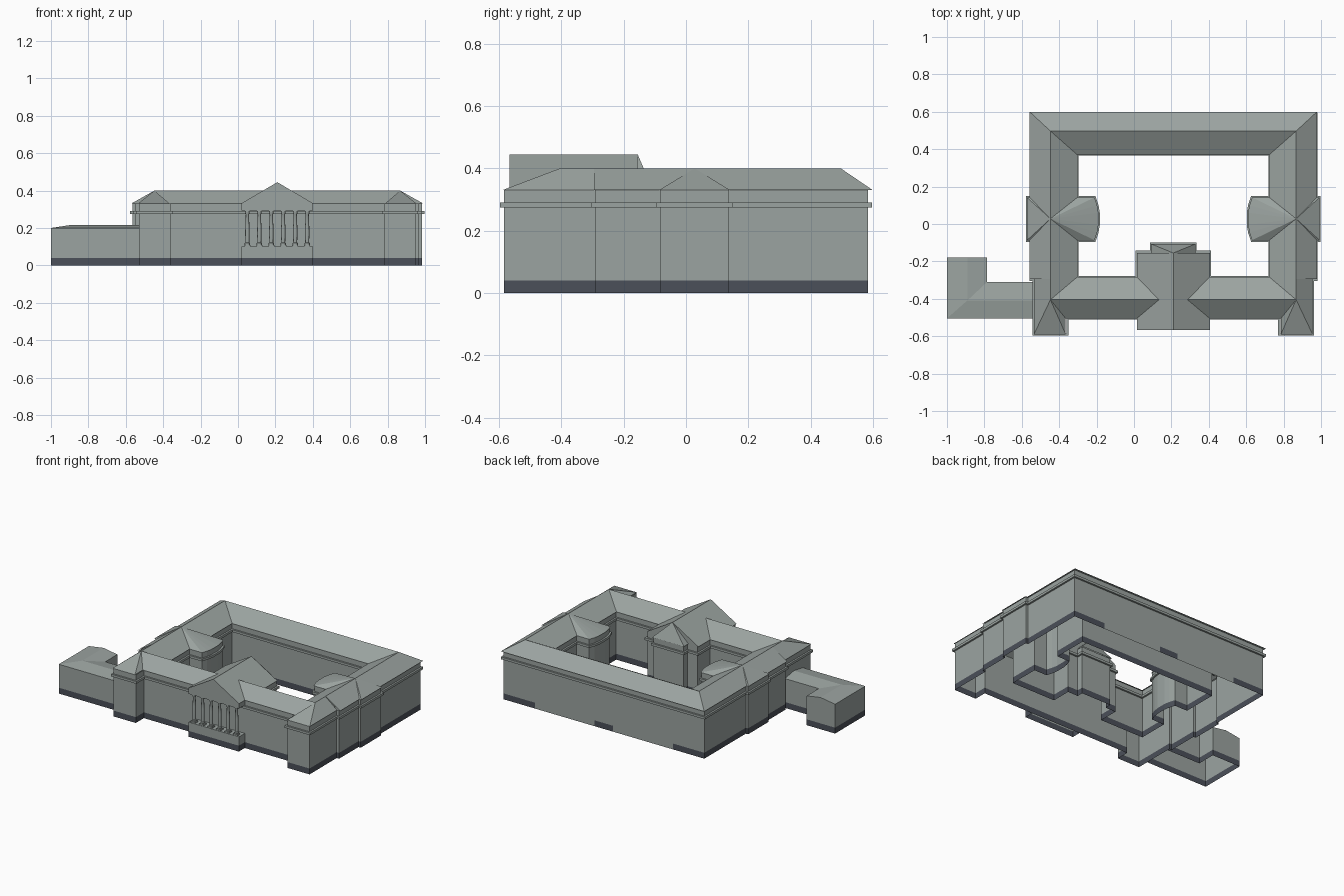
import bpy, bmesh, math
from mathutils import Vector

if "Cube" in bpy.data.objects:
    bpy.data.objects.remove(bpy.data.objects["Cube"])

CX = 0.21                       # symmetry line of the main building
EAVE, RIDGE, PLINTH = 0.33, 0.40, 0.04


def material(name, col):
    m = bpy.data.materials.new(name)
    m.diffuse_color = (*col, 1)
    m.use_nodes = True
    m.node_tree.nodes["Principled BSDF"].inputs["Base Color"].default_value = m.diffuse_color
    return m


GREY = material("grey stone", (0.33, 0.37, 0.355))
DARK = material("dark plinth", (0.07, 0.08, 0.10))


def make(name, faces, mats=(GREY,), idx=None, dx=0.0):
    """Object from a list of faces given as point lists."""
    bm = bmesh.new()
    for k, f in enumerate(faces):
        face = bm.faces.new([bm.verts.new((p[0] + dx, p[1], p[2])) for p in f])
        if idx:
            face.material_index = idx[k]
    bmesh.ops.remove_doubles(bm, verts=bm.verts, dist=1e-5)
    me = bpy.data.meshes.new(name)
    bm.to_mesh(me)
    bm.free()
    for m in mats:
        me.materials.append(m)
    ob = bpy.data.objects.new(name, me)
    bpy.context.collection.objects.link(ob)
    return ob


def both(half):
    return half + [(-x, y) for x, y in reversed(half)]


def mirror_faces(faces):
    return faces + [[(-x, y, z) for x, y, z in reversed(f)] for f in faces]


def edges(poly):
    return list(zip(poly, poly[1:] + poly[:1]))


def band(poly, z0, z1):
    return [[(*a, z0), (*b, z0), (*b, z1), (*a, z1)] for a, b in edges(poly)]


def offset(poly, d):
    out = []
    for i, p in enumerate(poly):
        a, b, c = Vector(poly[i - 1]), Vector(p), Vector(poly[(i + 1) % len(poly)])
        e1, e2 = (b - a).normalized(), (c - b).normalized()
        n1, n2 = Vector((e1.y, -e1.x)), Vector((e2.y, -e2.x))
        out.append(tuple(b + (n1 + n2) * d / (1 + n1.dot(n2))))
    return out


def walls(name, poly, top, dx=CX):
    """Open wall shell with a dark plinth; the back wall's plinth is in patches."""
    idx = []
    for a, b in edges(poly):
        m = abs(a[0] + b[0]) / 2
        idx.append(0 if a[1] > 0.58 and b[1] > 0.58 and 0.07 < m < 0.52 else 1)
    make(name + "_plinth", band(poly, 0, PLINTH), (GREY, DARK), idx, dx)
    make(name + "_walls", band(poly, PLINTH, top), dx=dx)


def cornice(name, poly, z0=0.275, z1=0.291, d=0.012):
    o = offset(poly, d)
    f = band(o, z0, z1)
    for (a, b), (oa, ob) in zip(edges(poly), edges(o)):
        f.append([(*a, z1), (*oa, z1), (*ob, z1), (*b, z1)])
        f.append([(*a, z0), (*b, z0), (*ob, z0), (*oa, z0)])
    make(name, f, dx=CX)


def box(name, x0, x1, y0, y1, z0, z1, dx=CX):
    p = [(x0, y0), (x1, y0), (x1, y1), (x0, y1)]
    f = band(p, z0, z1)
    f += [[(*q, z1) for q in p], [(*q, z0) for q in reversed(p)]]
    return make(name, f, dx=dx)


# outer walls and courtyard walls
outer = both([(-.07, .585), (-.52, .585), (-.758, .585), (-.758, .138), (-.775, .138),
              (-.775, -.083), (-.758, -.083), (-.758, -.292), (-.74, -.292),
              (-.74, -.585), (-.572, -.585), (-.572, -.498)])
bow = [(-.425, .138), (-.412, .1), (-.405, .06), (-.405, -.005), (-.412, -.045), (-.425, -.083)]
court = both([(-.52, .377), (-.52, .138)] + bow +
             [(-.52, -.083), (-.52, -.29), (-.19, -.29), (-.19, -.155),
              (-.113, -.155), (-.113, -.112)])[::-1]
walls("outer", outer, EAVE)
walls("courtyard", court, EAVE)
cornice("outer_cornice", outer)
cornice("courtyard_cornice", court)


# main hipped roof ring
def e(x, y):
    return (x, y, EAVE)


def r(x, y):
    return (x, y, RIDGE)


A, I, J = e(-.768, .6), e(-.513, .37), e(-.513, -.283)
R, F, M = r(-.657, .497), r(-.657, -.405), r(-.657, -.295)
P, Q, S = e(-.745, -.59), e(-.575, -.59), e(-.575, -.505)
half = [[A, e(-.768, -.295), M, R],                      # outer slope
        [e(-.745, -.295), P, F, M],                      # front pavilion outer slope
        [P, Q, F], [Q, S, F],                            # front pavilion hip
        [S, e(0, -.505), r(0, -.405), F],                # front wing slopes
        [F, r(0, -.405), e(0, -.283), J],
        [R, F, J, I],                                    # inner slope
        [R, I, e(0, .37), r(0, .497)],                   # back wing slopes
        [A, R, r(0, .497), e(0, .6)],
        [A, e(0, .6), e(0, .584), e(-.757, .584)]]       # back eave soffit
make("main_roof", mirror_faces(half), dx=CX)

# side pavilion roofs: outer hip and fan over the bowed bay
apex = r(-.657, .028)
ring = [(-.513, .142), (-.421, .142)] + [(x + .005, y) for x, y in bow[1:-1]] + \
       [(-.421, -.087), (-.513, -.087)]
fan = [[apex, e(*b), e(*a)] for a, b in zip(ring, ring[1:])]
fan += [[apex, e(-.782, .142), e(-.782, -.087)],
        [apex, e(-.782, -.087), e(-.657, -.087)],
        [apex, e(-.657, .142), e(-.782, .142)]]
make("side_pavilion_roofs", mirror_faces(fan), dx=CX)

# portico gable roof with rear hip over the small projection
T = .445
fy, by = -.567, -.155
a, b = (0, fy, T), (0, by, T)
gable = [[e(-.195, fy), a, b, e(-.195, by)],
         [e(-.195, by), b, e(0, by)],
         [e(-.12, -.106), e(-.12, by), b],
         [e(-.12, -.106), b, e(0, -.106)],
         [e(-.195, fy), e(0, fy), a]]
make("portico_roof", mirror_faces(gable), dx=CX)

# portico entablature and raised base
box("portico_entablature", -.19, .19, -.562, -.497, .293, EAVE)
base = [(-.19, -.498), (-.19, -.562), (.19, -.562), (.19, -.498)]
walls("portico_base", base, .1)
make("portico_floor", [[(*p, .1) for p in base]], dx=CX)

# six columns: square foot, lathed shaft, square capital
prof = [(.015, .11), (.015, .119), (.0105, .123), (.0115, .17), (.011, .21),
        (.0085, .272), (.0125, .282), (.0125, .287)]
N = 12
for k in range(6):
    cx = (k - 2.5) * .064
    cy = -.543
    rings = [[(cx + rad * math.cos(2 * math.pi * i / N),
               cy + rad * math.sin(2 * math.pi * i / N), z) for i in range(N)]
             for rad, z in prof]
    f = [[lo[i], lo[(i + 1) % N], hi[(i + 1) % N], hi[i]]
         for lo, hi in zip(rings, rings[1:]) for i in range(N)]
    col = make(f"column_{k + 1}", f, dx=CX)
    bpy.context.view_layer.objects.active = col
    col.select_set(True)
    bpy.ops.object.shade_smooth_by_angle(angle=math.radians(35))
    col.select_set(False)
    box(f"column_foot_{k + 1}", cx - .016, cx + .016, cy - .016, cy + .016, .1, .11)
    box(f"column_capital_{k + 1}", cx - .014, cx + .014, cy - .014, cy + .014, .287, .293)

# low L-shaped side wing with shallow hipped roof
L = [(-1, -.18), (-1, -.505), (-.53, -.505), (-.53, -.31), (-.785, -.31), (-.785, -.18)]
walls("low_wing", L, .2, dx=0)
v = [(*p, .2) for p in L]
r1, r2, r3 = (-.89, -.18, .217), (-.89, -.408, .217), (-.53, -.408, .217)
make("low_wing_roof", [[v[0], v[1], r2, r1], [v[1], v[2], r3, r2], [v[3], v[4], r2, r3],
                       [v[4], v[5], r1, r2], [v[5], v[0], r1]])
